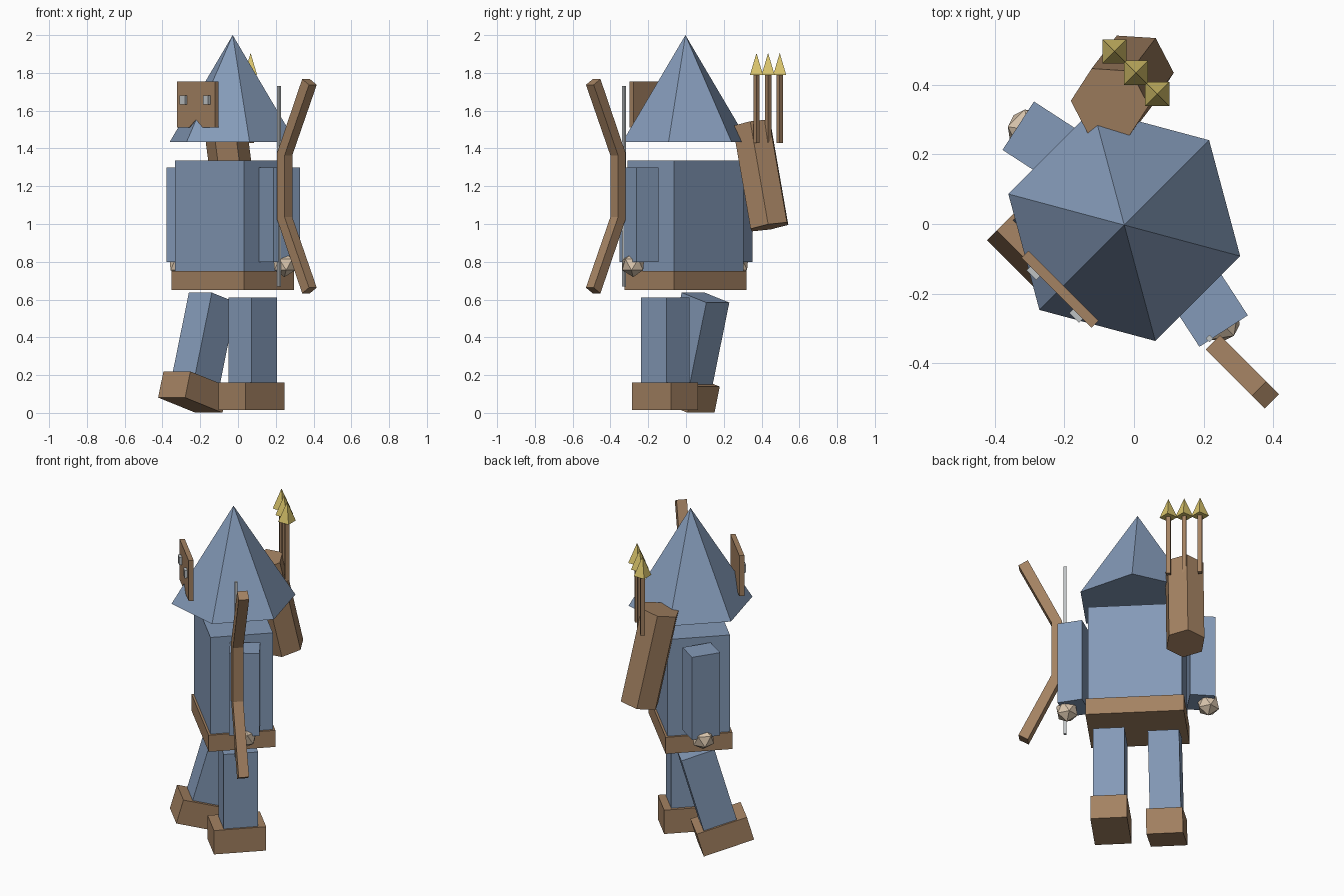
import bpy
import bmesh
from math import radians
from mathutils import Matrix, Vector

cube = bpy.data.objects.get("Cube")
if cube:
    bpy.data.objects.remove(cube, do_unlink=True)

# The figure is built facing -y, then turned as a whole
ROOT = Matrix.Translation((-0.028, -0.003, 0)) @ Matrix.Rotation(radians(-45), 4, 'Z')


def to_linear(c):
    c /= 255
    return c / 12.92 if c <= 0.04045 else ((c + 0.055) / 1.055) ** 2.4


def material(name, r, g, b):
    mat = bpy.data.materials.new(name)
    mat.use_nodes = True
    colour = (to_linear(r), to_linear(g), to_linear(b), 1)
    mat.diffuse_color = colour
    mat.node_tree.nodes["Principled BSDF"].inputs["Base Color"].default_value = colour
    return mat


BLUE = material("dusty blue cloth", 132, 154, 184)
BROWN = material("brown leather", 164, 130, 98)
SKIN = material("pale skin", 216, 196, 172)
GOLD = material("brass", 218, 197, 108)
GREY = material("light grey", 190, 194, 196)


def finish(name, bm, mat, matrix):
    bmesh.ops.recalc_face_normals(bm, faces=bm.faces)
    mesh = bpy.data.meshes.new(name)
    bm.to_mesh(mesh)
    bm.free()
    mesh.materials.append(mat)
    obj = bpy.data.objects.new(name, mesh)
    bpy.context.collection.objects.link(obj)
    obj.matrix_world = ROOT @ matrix
    return obj


def box(name, mat, centre, size, turn=0, extra=Matrix()):
    bm = bmesh.new()
    bmesh.ops.create_cube(bm, size=1)
    bmesh.ops.scale(bm, vec=size, verts=bm.verts)
    place = Matrix.Translation(centre) @ Matrix.Rotation(radians(turn), 4, 'Z')
    return finish(name, bm, mat, extra @ place)


def cone(name, mat, sides, bottom, top, height, matrix):
    bm = bmesh.new()
    bmesh.ops.create_cone(bm, cap_ends=True, segments=sides, radius1=bottom,
                          radius2=top, depth=height)
    return finish(name, bm, mat, matrix)


def plate(name, mat, outline, y_front, depth):
    """Extrude an x-z outline backwards along y."""
    bm = bmesh.new()
    face = bm.faces.new([bm.verts.new((x, y_front, z)) for x, z in outline])
    out = bmesh.ops.extrude_face_region(bm, geom=[face])
    moved = [v for v in out["geom"] if isinstance(v, bmesh.types.BMVert)]
    bmesh.ops.translate(bm, verts=moved, vec=(0, depth, 0))
    return finish(name, bm, mat, Matrix())


# Body and hood
box("torso", BLUE, (0, 0, 1.043), (0.518, 0.348, 0.585))
box("belt", BROWN, (0, 0, 0.70), (0.542, 0.372, 0.10))
cone("hood", BLUE, 6, 0.345, 0, 0.565, Matrix.Translation((0, 0, 1.7175)))

# Arms, hands, legs and feet; the right leg swings forward from the hip
hip = Vector((0, 0, 0.61))
swing = (Matrix.Translation(hip) @ Matrix.Rotation(radians(-16), 4, 'X')
         @ Matrix.Translation(-hip))
for side, s in (("left", 1), ("right", -1)):
    box(side + "_arm", BLUE, (s * 0.349, 0.001, 1.05), (0.14, 0.166, 0.50), -12 * s)
    bm = bmesh.new()
    bmesh.ops.create_icosphere(bm, subdivisions=1, radius=0.066)
    finish(side + "_hand", bm, SKIN, Matrix.Translation((s * 0.389, -0.002, 0.785)))
    pose = Matrix() if s > 0 else swing
    box(side + "_leg", BLUE, (s * 0.15, 0, 0.383), (0.172, 0.192, 0.455), extra=pose)
    box(side + "_foot", BROWN, (s * 0.147, -0.007, 0.088), (0.202, 0.291, 0.144),
        extra=pose)

# Mask with a notched lower edge, and eyes
plate("mask", BROWN, [(-0.142, 1.755), (-0.142, 1.51), (-0.052, 1.51), (0, 1.553),
                      (0.052, 1.51), (0.142, 1.51), (0.142, 1.755)], -0.275, 0.028)
for side, s in (("left", 1), ("right", -1)):
    box(side + "_eye", GREY, (s * 0.087, -0.28, 1.656), (0.04, 0.022, 0.046))

# Quiver, leaning on the right shoulder
top, bottom = Vector((-0.277, 0.218, 1.53)), Vector((-0.293, 0.336, 0.985))
axis = top - bottom
tilt = Vector((0, 0, 1)).rotation_difference(axis).to_matrix().to_4x4()
cone("quiver", BROWN, 6, 0.113, 0.113, axis.length,
     Matrix.Translation((top + bottom) / 2) @ tilt @ Matrix.Rotation(radians(12), 4, 'Z'))

# Arrows
for i in range(3):
    x = -0.286 + (i - 1) * 0.087
    box(f"arrow_shaft_{i + 1}", BROWN, (x, 0.333, 1.61), (0.024, 0.024, 0.36))
    cone(f"arrow_head_{i + 1}", GOLD, 4, 0.049, 0, 0.117,
         Matrix.Translation((x, 0.333, 1.847)))

# Bow, mirrored about the middle of the grip, and its string
middle = 1.2
upper = [(0.475, 0.163), (0.658, 0.537), (0.607, 0.567), (0.419, 0.175)]
lower = [(x, -h) for x, h in reversed(upper)]
plate("bow", BROWN, [(x, middle + h) for x, h in upper + lower], -0.087, 0.058)
box("bow_string", GREY, (0.404, -0.057, middle), (0.015, 0.015, 1.06))
